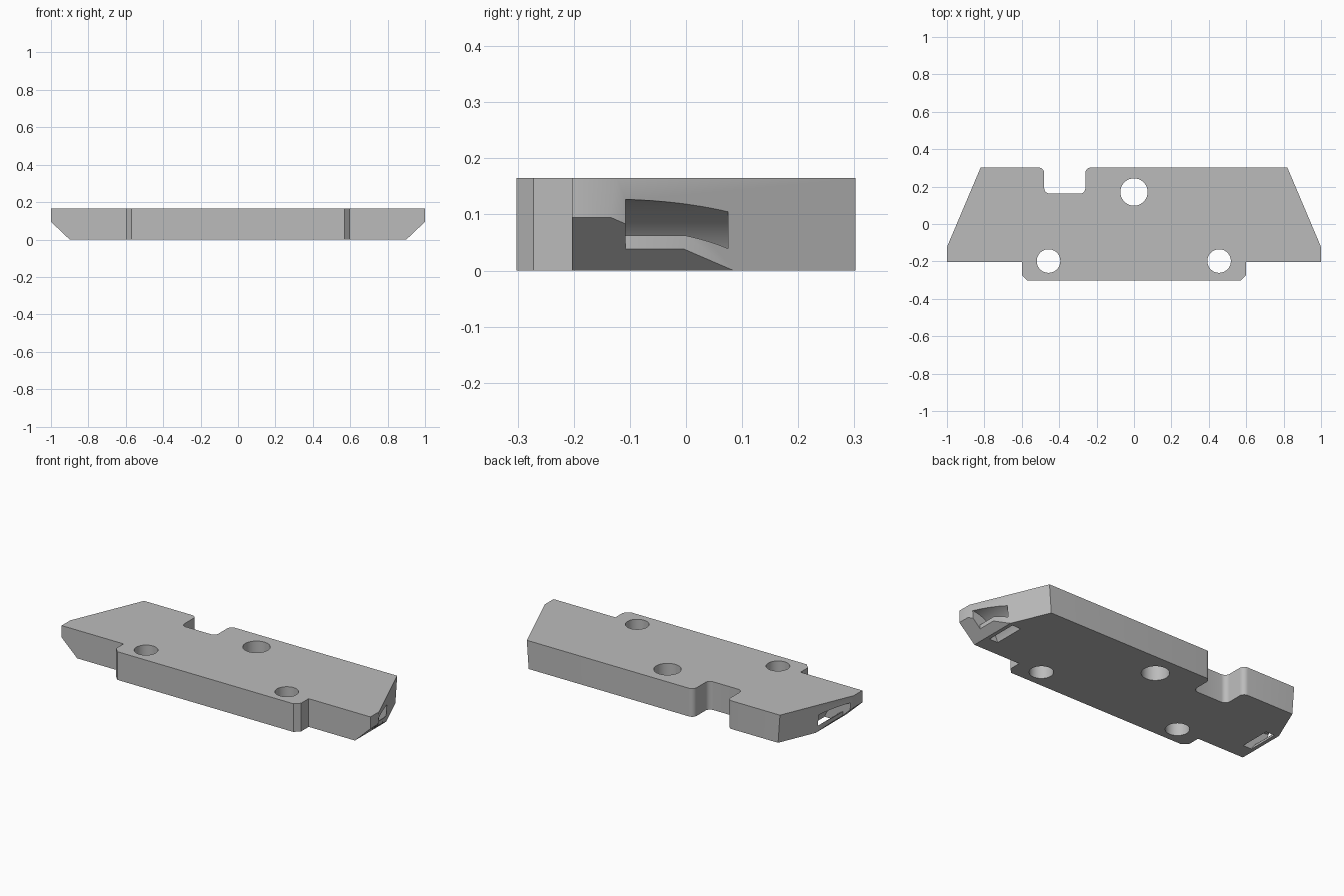
import bpy, bmesh, math
from mathutils import Vector

if "Cube" in bpy.data.objects:
    bpy.data.objects.remove(bpy.data.objects["Cube"], do_unlink=True)

HEIGHT = 0.165

grey = bpy.data.materials.new("plain grey")
grey.use_nodes = True
grey.diffuse_color = (0.5, 0.5, 0.5, 1)
grey.node_tree.nodes["Principled BSDF"].inputs["Base Color"].default_value = (0.5, 0.5, 0.5, 1)


def loft(name, ring_a, ring_b):
    """Solid between two matching rings of points."""
    bm = bmesh.new()
    a = [bm.verts.new(p) for p in ring_a]
    b = [bm.verts.new(p) for p in ring_b]
    bm.faces.new(a)
    bm.faces.new(b)
    for i in range(len(a)):
        j = (i + 1) % len(a)
        bm.faces.new((a[i], a[j], b[j], b[i]))
    bmesh.ops.recalc_face_normals(bm, faces=bm.faces)
    mesh = bpy.data.meshes.new(name)
    bm.to_mesh(mesh)
    bm.free()
    mesh.materials.append(grey)
    obj = bpy.data.objects.new(name, mesh)
    bpy.context.collection.objects.link(obj)
    return obj


def arc(cx, cy, r, start, end, steps):
    angles = [math.radians(start + (end - start) * i / steps) for i in range(steps + 1)]
    return [(cx + r * math.cos(t), cy + r * math.sin(t)) for t in angles]


def cut(cutter):
    cutter.hide_render = True
    mod = body.modifiers.new("cut", "BOOLEAN")
    mod.operation = "DIFFERENCE"
    mod.solver = "EXACT"
    mod.object = cutter
    bpy.context.view_layer.objects.active = body
    bpy.ops.object.modifier_apply(modifier=mod.name)
    bpy.data.objects.remove(cutter, do_unlink=True)


def end_prism(name, profile, side, y0, y1):
    return loft(name, [(side * x, y0, z) for x, z in profile],
                [(side * x, y1, z) for x, z in profile])


# Plate outline, with end faces leaning slightly inward towards the base
def outline(back_x, shoulder_y):
    right = [(back_x, 0.302), (1, shoulder_y), (1, -0.203), (0.6, -0.203),
             (0.6, -0.272), (0.57, -0.302)]
    left = [(-x, y) for x, y in reversed(right)]
    notch = (arc(-0.51, 0.272, 0.03, 90, 0, 6) + arc(-0.45, 0.192, 0.03, 180, 270, 6)
             + arc(-0.29, 0.192, 0.03, 270, 360, 6) + arc(-0.23, 0.272, 0.03, 180, 90, 6))
    return right + left + notch


body = loft("plate_body", [(x, y, 0) for x, y in outline(0.808, -0.151)],
            [(x, y, HEIGHT) for x, y in outline(0.82, -0.123)])

# Through holes
for x, y, r in ((0, 0.171, 0.073), (-0.457, -0.198, 0.063), (0.455, -0.198, 0.063)):
    ring = arc(x, y, r, 0, 360, 48)[:-1]
    cut(loft("hole_cutter", [(*p, -0.1) for p in ring], [(*p, 0.3) for p in ring]))

# Sloped undersides and curved strap slots at both ends
chamfer = [(0.8, -0.095), (1.1, 0.19), (1.1, -0.095)]
slot = ([(1.1, 0.127)] + arc(1, -0.06, 0.187, 90, 176, 20)
        + arc(1, -0.06, 0.136, 176, 116, 14) + [(0.94, 0.02), (1.1, 0.02)])
for side in (1, -1):
    cut(end_prism("chamfer_cutter", chamfer, side, -0.5, 0.5))
    cut(end_prism("slot_cutter", slot, side, -0.108, 0.075))

# Smooth the rounded walls, keep the corners crisp
body.select_set(True)
bpy.context.view_layer.objects.active = body
bpy.ops.object.shade_smooth_by_angle(angle=math.radians(25))
